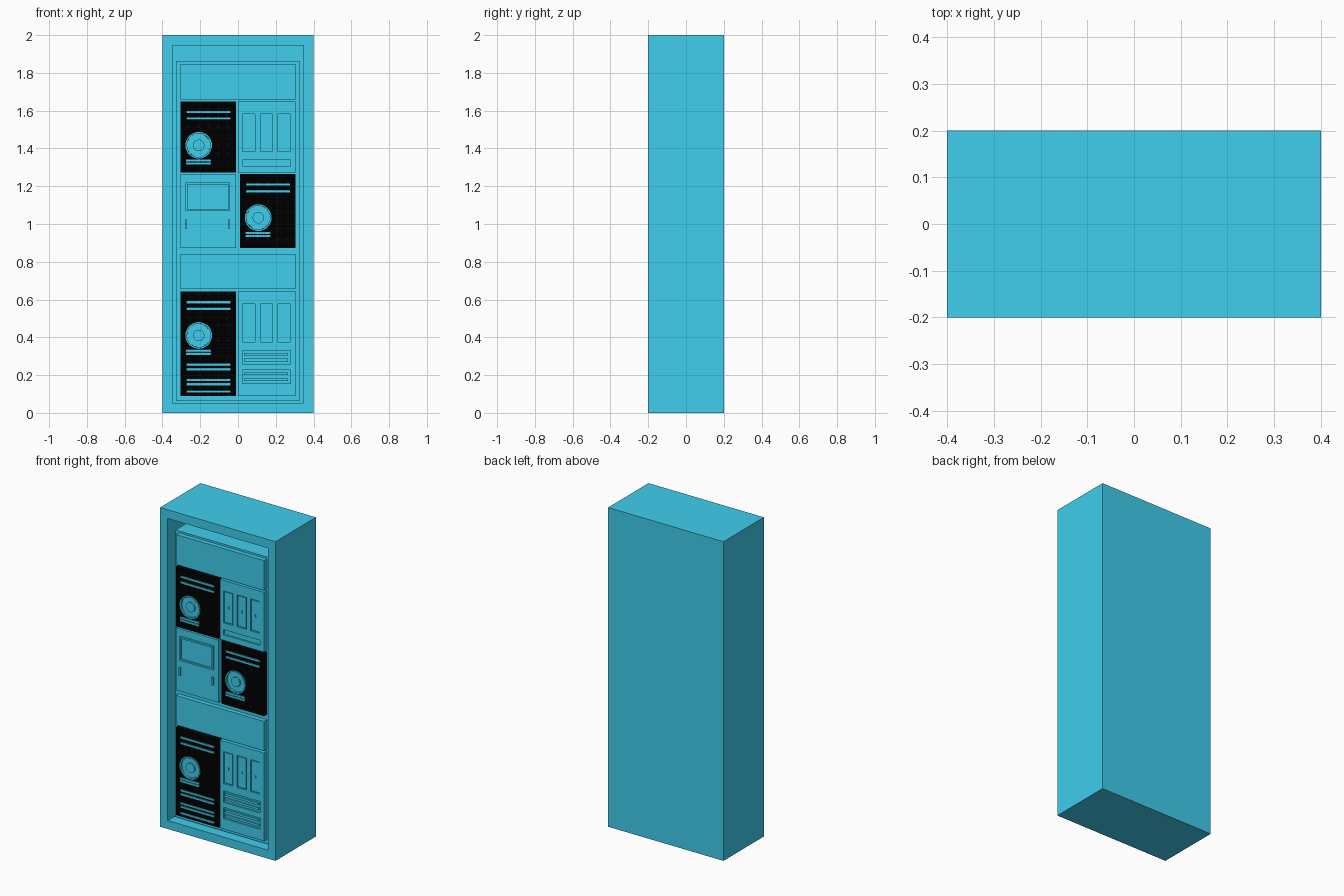
import bpy, bmesh, math
from mathutils import Matrix, Vector

if "Cube" in bpy.data.objects:
    bpy.data.objects.remove(bpy.data.objects["Cube"])

FRONT = -0.178    # front plane of the module plates
BACK = -0.15      # front plane of the chassis block


def material(name, color):
    m = bpy.data.materials.new(name)
    m.diffuse_color = (*color, 1)
    m.use_nodes = True
    m.node_tree.nodes["Principled BSDF"].inputs["Base Color"].default_value = m.diffuse_color
    return m


TEAL = material("teal_paint", (0.05, 0.62, 0.85))
BLACK = material("black_mesh", (0.003, 0.003, 0.003))


def finish(bm, name, mat=TEAL):
    me = bpy.data.meshes.new(name)
    bm.to_mesh(me)
    bm.free()
    me.materials.append(mat)
    ob = bpy.data.objects.new(name, me)
    bpy.context.collection.objects.link(ob)
    return ob


def add_box(bm, x0, x1, y0, y1, z0, z1):
    m = Matrix.Translation(((x0 + x1) / 2, (y0 + y1) / 2, (z0 + z1) / 2)) @ \
        Matrix.Diagonal((x1 - x0, y1 - y0, z1 - z0, 1))
    bmesh.ops.create_cube(bm, size=1, matrix=m)


def boxes(name, items, mat=TEAL):
    bm = bmesh.new()
    for b in items:
        add_box(bm, *b)
    return finish(bm, name, mat)


def plate(name, x0, x1, z0, z1, y=FRONT, mat=TEAL):
    return boxes(name, [(x0, x1, y, BACK + 0.001, z0, z1)], mat)


def lathe(name, x, z, profile, n=32):
    # turn (radius, y) points around a front-to-back axis
    bm = bmesh.new()
    vs = [bm.verts.new((x + r, y, z)) for r, y in profile]
    es = [bm.edges.new(p) for p in zip(vs, vs[1:])]
    bmesh.ops.spin(bm, geom=vs + es, cent=(x, 0, z), axis=(0, 1, 0),
                   angle=2 * math.pi, steps=n, use_duplicate=False)
    bmesh.ops.remove_doubles(bm, verts=bm.verts[:], dist=1e-5)
    bmesh.ops.recalc_face_normals(bm, faces=bm.faces[:])
    return finish(bm, name)


def mesh_sheet(name, x0, x1, z0, z1, hole, cell=0.0075):
    # fine grid of small dimples with a round opening
    bm = bmesh.new()
    m = Matrix.Translation(((x0 + x1) / 2, FRONT, (z0 + z1) / 2)) @ \
        Matrix.Rotation(math.pi / 2, 4, 'X') @ \
        Matrix.Diagonal(((x1 - x0) / 2, (z1 - z0) / 2, 1, 1))
    bmesh.ops.create_grid(bm, x_segments=round((x1 - x0) / cell),
                          y_segments=round((z1 - z0) / cell), size=1, matrix=m)
    cut = [f for f in bm.faces if (f.calc_center_median() - hole).length < 0.064]
    bmesh.ops.delete(bm, geom=cut, context='FACES')
    bmesh.ops.inset_individual(bm, faces=bm.faces[:], thickness=0.0014, depth=-0.003)
    return finish(bm, name, BLACK)


def vent_module(tag, x0, z0, z1, extra=()):
    x1 = x0 + 0.295
    cx, cz = x0 + 0.097, z1 - 0.232
    plate("vent_backing_" + tag, x0, x1, z0, z1, FRONT + 0.012, BLACK)
    mesh_sheet("vent_mesh_" + tag, x0, x1, z0, z1, Vector((cx, FRONT, cz)))
    # closed rim round the mesh
    y = (FRONT, FRONT + 0.014)
    boxes("vent_rim_" + tag, [(x0, x0 + 0.002, *y, z0, z1), (x1 - 0.002, x1, *y, z0, z1),
                              (x0, x1, *y, z0, z0 + 0.002), (x0, x1, *y, z1 - 0.002, z1)], BLACK)
    wide, short = (x0 + 0.032, x0 + 0.265), (x0 + 0.03, x0 + 0.162)
    bars = [(wide, z1 - 0.056), (wide, z1 - 0.091), (short, z1 - 0.313), (short, z1 - 0.329)]
    bars += [(wide, z) for z in extra]
    boxes("vent_bars_" + tag, [(a, b, FRONT - 0.003, FRONT + 0.012, z - 0.006, z + 0.006)
                               for (a, b), z in bars])
    # sunken reel with a rim and a hub
    a, d = FRONT - 0.002, FRONT + 0.01
    lathe("reel_" + tag, cx, cz, [(0.071, d + 0.002), (0.071, a), (0.063, a), (0.063, d),
                                  (0.03, d), (0.03, FRONT), (0, FRONT)])


def slot_module(tag, z0, z1, low_slots):
    # plate with three tall recesses and low wide ones
    body = plate("slot_panel_" + tag, 0.0, 0.305, z0, z1)
    xs = (0.057, 0.15, 0.243)
    top, bot = z1 - 0.066, z1 - 0.266
    cuts = [(x - 0.032, x + 0.032, FRONT - 0.02, FRONT + 0.01, bot, top) for x in xs]
    cuts += [(0.023, 0.277, FRONT - 0.02, FRONT + 0.01, a, b) for a, b in low_slots]
    cutter = boxes("slot_cutter_" + tag, cuts)
    cutter.hide_render = True
    cutter.hide_set(True)
    mod = body.modifiers.new("slots", 'BOOLEAN')
    mod.object = cutter
    mod.solver = 'EXACT'
    # doors sitting in the recesses
    boxes("slot_doors_" + tag, [(x - 0.027, x + 0.027, FRONT + 0.003, FRONT + 0.012,
                                 bot + 0.005, top - 0.005) for x in xs])
    boxes("slot_latches_" + tag, [(x - 0.003, x + 0.003, FRONT, FRONT + 0.005,
                                   (top + bot) / 2 - 0.008, (top + bot) / 2 + 0.008) for x in xs])


# cabinet shell with an open front
W, LOW, HIGH = 0.347, 0.053, 1.945
boxes("cabinet_back", [(-0.4, 0.4, 0.15, 0.2, 0, 2)])
bm = bmesh.new()
rings = []
for x, z0, z1, y in ((0.4, 0, 2, 0.15), (0.4, 0, 2, -0.2), (W, LOW, HIGH, -0.2), (W, LOW, HIGH, 0.15)):
    rings.append([bm.verts.new(c) for c in ((-x, y, z0), (x, y, z0), (x, y, z1), (-x, y, z1))])
for a, b in zip(rings, rings[1:]):
    for i in range(4):
        j = (i + 1) % 4
        bm.faces.new((a[i], a[j], b[j], b[i]))
bmesh.ops.recalc_face_normals(bm, faces=bm.faces[:])
# join the sleeve and the back into a single body
for v in rings[0]:
    v.co.y = 0.2
bpy.data.objects.remove(bpy.data.objects["cabinet_back"])
bm.faces.new(rings[0])
bm.faces.new(rings[3])
bmesh.ops.recalc_face_normals(bm, faces=bm.faces[:])
finish(bm, "cabinet")

# inner chassis carrying the modules
boxes("chassis", [(-0.327, 0.327, BACK, 0.151, 0.062, 1.86)])

# full-width blank panels
plate("top_blank_panel", -0.305, 0.305, 1.66, 1.848)
plate("middle_blank_panel", -0.305, 0.305, 0.655, 0.84)

# vented modules with reels
vent_module("upper", -0.305, 1.273, 1.649)
vent_module("middle", 0.01, 0.873, 1.265)
vent_module("lower", -0.305, 0.09, 0.642, (0.255, 0.231, 0.174, 0.152, 0.113))

# slotted modules
slot_module("upper", 1.273, 1.649, [(1.308, 1.34)])
slot_module("lower", 0.09, 0.642, [(0.258, 0.33), (0.156, 0.226)])
boxes("drawer_slats", [(0.033, 0.265, FRONT + 0.002, FRONT + 0.012, z - 0.007, z + 0.007)
                       for z in (0.31, 0.28, 0.207, 0.176)])

# screen module: plate, raised bezel around the glass, side handles
plate("screen_panel", -0.305, -0.01, 0.873, 1.265)
boxes("screen_bezel", [(-0.278, -0.043, FRONT - 0.01, FRONT + 0.005, a, b)
                       for a, b in ((1.07, 1.08), (1.21, 1.22))] +
      [(a, b, FRONT - 0.01, FRONT + 0.005, 1.08, 1.21)
       for a, b in ((-0.278, -0.268), (-0.053, -0.043))])
boxes("screen_handles", [(x - 0.005, x + 0.005, FRONT - 0.01, FRONT + 0.005, 0.975, 1.025)
                         for x in (-0.275, -0.047)])
